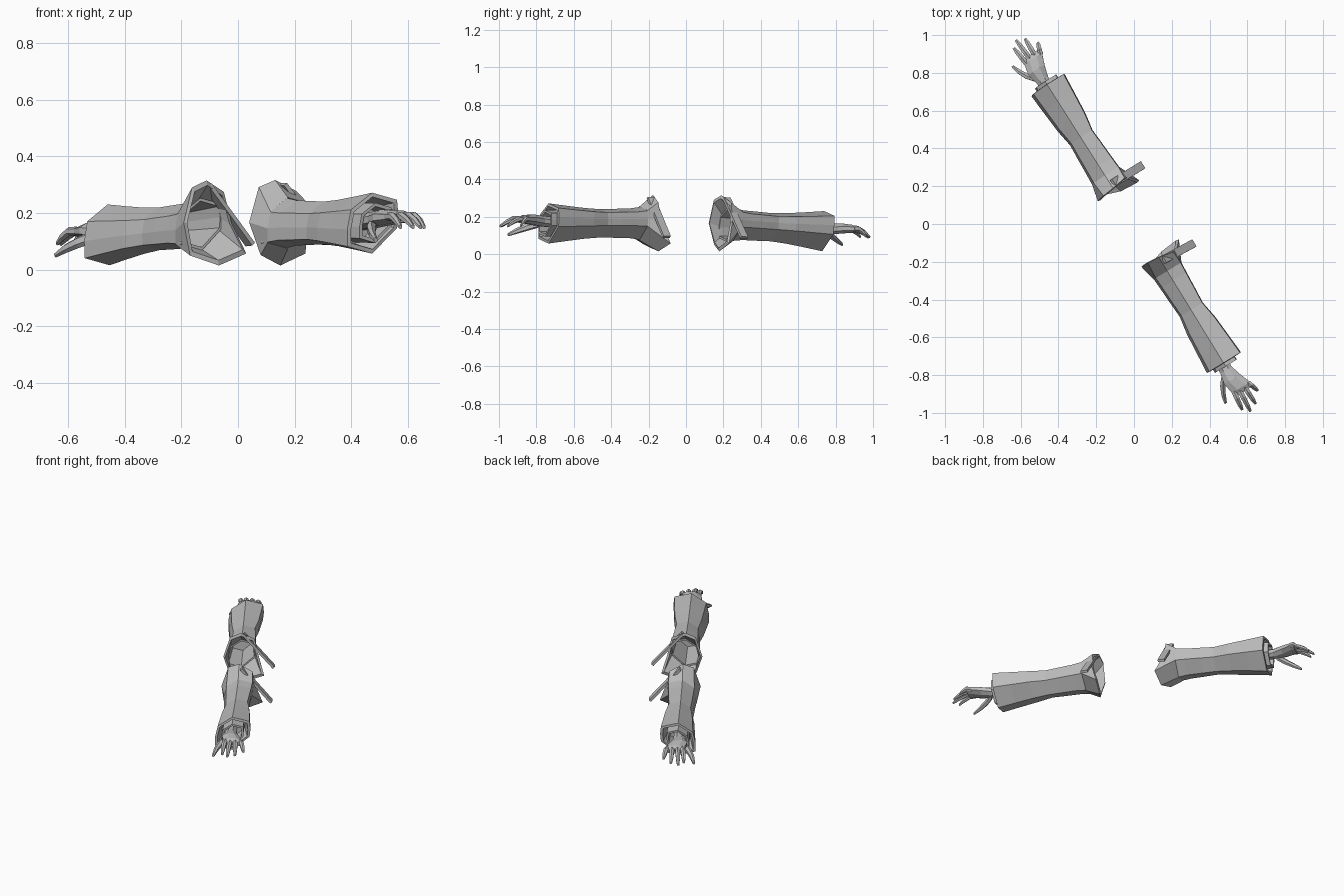
import bpy, bmesh
from math import sin, cos, pi, radians
from mathutils import Matrix, Vector

cube = bpy.data.objects.get("Cube")
if cube:
    bpy.data.objects.remove(cube, do_unlink=True)

grey = bpy.data.materials.new("plain_grey")
grey.use_nodes = True
grey.diffuse_color = (0.5, 0.5, 0.5, 1)
grey.node_tree.nodes["Principled BSDF"].inputs["Base Color"].default_value = (0.5, 0.5, 0.5, 1)

# Arm space: u runs towards the hand, v towards the thumb, w up
CUFF = [(.085, .045), (0, .105), (-.1, .08), (-.105, .03),
        (-.1, -.02), (0, -.11), (.1, -.085), (.1, -.025)]
COLLAR = [(.065, .125), (0, .15), (-.08, .11), (-.105, 0),
          (-.14, -.11), (-.03, -.152), (.07, -.115), (.105, 0)]
RIM_U = [-.05, -.045, -.03, -.035, -.07, -.06, -.03, -.05]


def section(u, sv, sw=None):
    """Scaled copy of the sleeve outline at distance u."""
    sw = sv if sw is None else sw
    return [(u, v * sv, w * sw) for v, w in CUFF]


def oval(u, v, w, rv, rw, n=6):
    """Regular cross-section around a point."""
    return [(u, v + rv * cos(2 * pi * (i + .5) / n), w + rw * sin(2 * pi * (i + .5) / n))
            for i in range(n)]


def loft(name, rings, frame, closed=False):
    """Skin a row of equal rings; cap the ends unless the row is closed."""
    bm = bmesh.new()
    rows = [[bm.verts.new(frame @ Vector(p)) for p in ring] for ring in rings]
    n = len(rows[0])
    pairs = list(zip(rows, rows[1:]))
    if closed:
        pairs.append((rows[-1], rows[0]))
    else:
        bm.faces.new(rows[0])
        bm.faces.new(rows[-1])
    for a, b in pairs:
        for i in range(n):
            j = (i + 1) % n
            bm.faces.new((a[i], a[j], b[j], b[i]))
    bmesh.ops.recalc_face_normals(bm, faces=bm.faces)
    mesh = bpy.data.meshes.new(name)
    bm.to_mesh(mesh)
    bm.free()
    mesh.materials.append(grey)
    obj = bpy.data.objects.new(name, mesh)
    bpy.context.collection.objects.link(obj)


def build_arm(side, frame):
    # Hollow sleeve: shoulder lining, outside, flared cuff, cuff lining
    loft(side + "_sleeve", [
        section(.22, .6), section(0, .76),
        section(0, .86), section(.1, .8, .74), section(.2, .75, .72),
        section(.28, .7, .7), section(.38, .86, .76), section(.5, .95, .88),
        section(.61, 1.03, 1.0), section(.612, .88, .86), section(.5, .68, .68)], frame)

    # Flared collar with a pointed lower flap
    rim = [(u, v, w) for u, (v, w) in zip(RIM_U, COLLAR)]
    lip = [(u - .004, v * .88, w * .88) for u, v, w in rim]
    loft(side + "_collar", [section(.04, .84), rim, lip, section(.02, .76)], frame, True)

    # Straight strip hanging off the back of the collar
    ends = []
    for u, v, w in ((-.022, -.015, .135), (-.012, -.195, -.075)):
        ends.append([(u + du, v + s * .006, w - s * .005)
                     for du, s in ((-.022, -1), (.022, -1), (.022, 1), (-.022, 1))])
    loft(side + "_collar_strip", ends, frame)

    # Inner cuff around the wrist
    loft(side + "_inner_cuff", [
        section(.5, .64), section(.632, .66), section(.632, .54), section(.55, .5)], frame)

    # Palm
    loft(side + "_palm", [
        oval(.54, .008, 0, .036, .03, 8), oval(.65, .008, .01, .038, .03, 8),
        oval(.71, .006, .018, .055, .03, 8), oval(.77, -.012, .02, .06, .023, 8),
        oval(.795, -.016, .014, .055, .016, 8)], frame)

    # Fingers: root v, tip v, tip u
    fingers = {"index": (.032, .045, .875), "middle": (.002, .012, .905),
               "ring": (-.028, -.032, .885), "little": (-.056, -.078, .832)}
    for label, (v0, v1, tip) in fingers.items():
        root = .765
        rings = []
        for t, w, r in ((0, .02, .016), (.4, .022, .0155), (.75, .004, .0135), (1, -.016, .008)):
            rings.append(oval(root + (tip - root) * t, v0 + (v1 - v0) * t, w, r, r))
        loft(f"{side}_{label}_finger", rings, frame)

    # Thumb
    loft(side + "_thumb", [
        oval(.66, .025, -.004, .02, .022), oval(.705, .062, -.022, .02, .02),
        oval(.755, .088, -.042, .015, .016), oval(.8, .102, -.062, .008, .009)], frame)


def arm_frame(origin, heading, pitch, mirrored):
    a = radians(heading)
    u = Vector((cos(a) * cos(pitch), sin(a) * cos(pitch), sin(pitch)))
    v = Vector((sin(a), -cos(a), 0))
    if mirrored:
        v = -v
    w = u.cross(v) if mirrored else v.cross(u)
    return Matrix.Translation(origin) @ Matrix((u, v, w)).transposed().to_4x4()


build_arm("left", arm_frame((.155, -.215, .167), -58.5, 0, False))
build_arm("right", arm_frame((-.13, .22, .163), 122.5, radians(-3.5), True))
